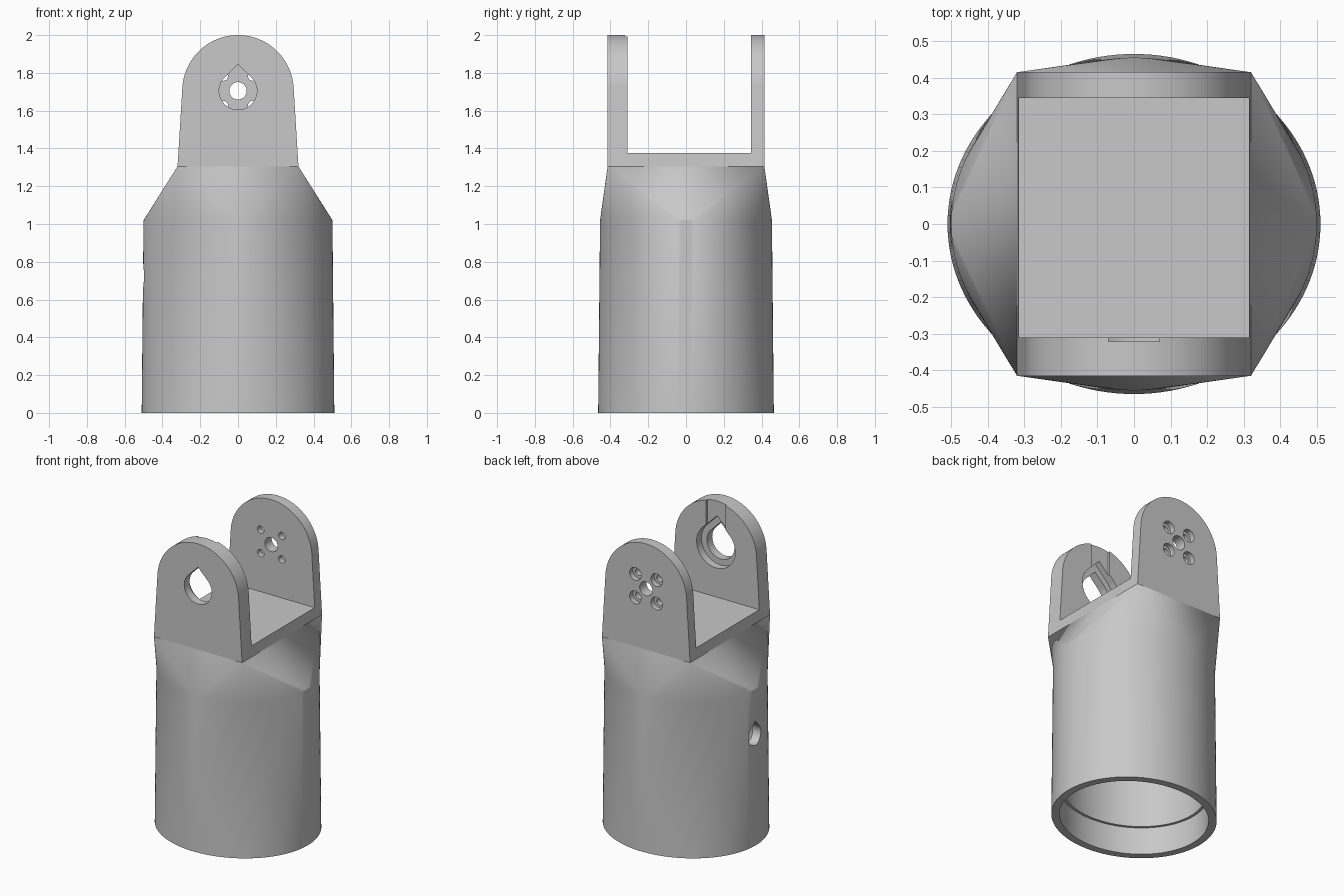
import bpy, bmesh
from math import sin, cos, pi, radians

cube = bpy.data.objects.get("Cube")
if cube:
    bpy.data.objects.remove(cube, do_unlink=True)

grey = bpy.data.materials.new("plain grey")
grey.use_nodes = True
COLOUR = (0.58, 0.58, 0.58, 1)
grey.diffuse_color = COLOUR
grey.node_tree.nodes["Principled BSDF"].inputs["Base Color"].default_value = COLOUR


def make_object(name, bm):
    bmesh.ops.recalc_face_normals(bm, faces=bm.faces)
    mesh = bpy.data.meshes.new(name)
    bm.to_mesh(mesh)
    bm.free()
    mesh.materials.append(grey)
    obj = bpy.data.objects.new(name, mesh)
    bpy.context.collection.objects.link(obj)
    return obj


def arc(x, z, r, start=0, end=360, n=48):
    """Points on an arc, in degrees; a full circle omits the repeated point."""
    steps = n if end - start == 360 else n - 1
    angles = [radians(start + (end - start) * i / steps) for i in range(n)]
    return [(x + r * cos(a), z + r * sin(a)) for a in angles]


def teardrop(z, r):
    return arc(0, z, r, 135, 405) + [(0, z + r * 2 ** 0.5)]


def box(half, z0, z1):
    return [(-half, z0), (half, z0), (half, z1), (-half, z1)]


def prism(name, outline, y0, y1, turn=0):
    """Outline in x and z, extruded along y, then turned about z."""
    bm = bmesh.new()
    face = bm.faces.new([bm.verts.new((x, y0, z)) for x, z in outline])
    new = bmesh.ops.extrude_face_region(bm, geom=[face])["geom"]
    bmesh.ops.translate(bm, vec=(0, y1 - y0, 0),
                        verts=[v for v in new if isinstance(v, bmesh.types.BMVert)])
    obj = make_object(name, bm)
    obj.rotation_euler.z = turn
    return obj


def sleeve(name, rect, top, ring, shoulder, rings_below):
    """Rectangle hulled onto an ellipse, which is then drawn down as a tube."""
    bm = bmesh.new()
    for i in range(128):
        a = 2 * pi * i / 128
        bm.verts.new((ring[0] * cos(a), ring[1] * sin(a), shoulder))
    for sx in (-1, 1):
        for sy in (-1, 1):
            bm.verts.new((sx * rect[0], sy * rect[1], top))
    bmesh.ops.convex_hull(bm, input=bm.verts)
    base = [f for f in bm.faces if all(abs(v.co.z - shoulder) < 1e-5 for v in f.verts)]
    bmesh.ops.delete(bm, geom=base, context='FACES')
    for e in [e for e in bm.edges if not e.link_faces]:
        bm.edges.remove(e)
    edges = [e for e in bm.edges if e.is_boundary]
    size = ring
    for rx, ry, z in rings_below:
        new = bmesh.ops.extrude_edge_only(bm, edges=edges)["geom"]
        for v in new:
            if isinstance(v, bmesh.types.BMVert):
                v.co = (v.co.x * rx / size[0], v.co.y * ry / size[1], z)
        edges = [e for e in new if isinstance(e, bmesh.types.BMEdge)]
        size = (rx, ry)
    bmesh.ops.contextual_create(bm, geom=edges)
    bmesh.ops.dissolve_limit(bm, angle_limit=0.001, verts=bm.verts, edges=bm.edges)
    return make_object(name, bm)


def cut(obj, cutters):
    bpy.context.view_layer.objects.active = obj
    for c in cutters:
        mod = obj.modifiers.new("cut", 'BOOLEAN')
        mod.operation = 'DIFFERENCE'
        mod.solver = 'EXACT'
        mod.object = c
        bpy.context.view_layer.update()
        bpy.ops.object.modifier_apply(modifier=mod.name)
        bpy.data.objects.remove(c, do_unlink=True)


# Hollow oval body rising to a rectangular shoulder
body = sleeve("body", (0.32, 0.415), 1.305, (0.5, 0.455), 1.02, [(0.51, 0.465, 0)])
cavity = sleeve("cavity", (0.26, 0.35), 1.26, (0.445, 0.4), 1.0,
                [(0.445, 0.4, 0.18), (0.462, 0.417, 0.18), (0.462, 0.417, -0.05)])
side_hole = prism("side_hole", teardrop(0.72, 0.065), 0.3, 0.6, pi / 2)
cut(body, [cavity, side_hole])

# Fork with two round-topped arms
PIVOT = 1.705
arm_outline = [(-0.32, 1.305), (0.32, 1.305)] + arc(0, PIVOT, 0.295, 4, 176, 64)
fork = prism("fork", arm_outline, -0.415, 0.415)
cutters = [
    prism("fork_gap", box(0.5, 1.375, 2.2), -0.31, 0.345),
    # Front arm: through hole, bearing pocket and the groove leading into it
    prism("front_hole", teardrop(PIVOT, 0.1), -0.5, -0.2),
    prism("front_pocket", teardrop(PIVOT, 0.14), -0.36, -0.25),
    prism("front_groove", box(0.07, PIVOT, 2.1), -0.322, -0.25),
    # Back arm: shaft hole and four counterbored screw holes
    prism("shaft_hole", arc(0, PIVOT, 0.046), 0.25, 0.5),
]
for sx in (-1, 1):
    for sz in (-1, 1):
        x, z = sx * 0.077, PIVOT + sz * 0.077
        cutters.append(prism("screw_hole", arc(x, z, 0.024, n=24), 0.25, 0.5))
        cutters.append(prism("screw_head", arc(x, z, 0.042, n=24), 0.38, 0.5))
cut(fork, cutters)

# Smooth curved walls, keep the edges crisp
for obj in (body, fork):
    bpy.ops.object.select_all(action='DESELECT')
    obj.select_set(True)
    bpy.context.view_layer.objects.active = obj
    bpy.ops.object.shade_smooth_by_angle(angle=radians(25))
